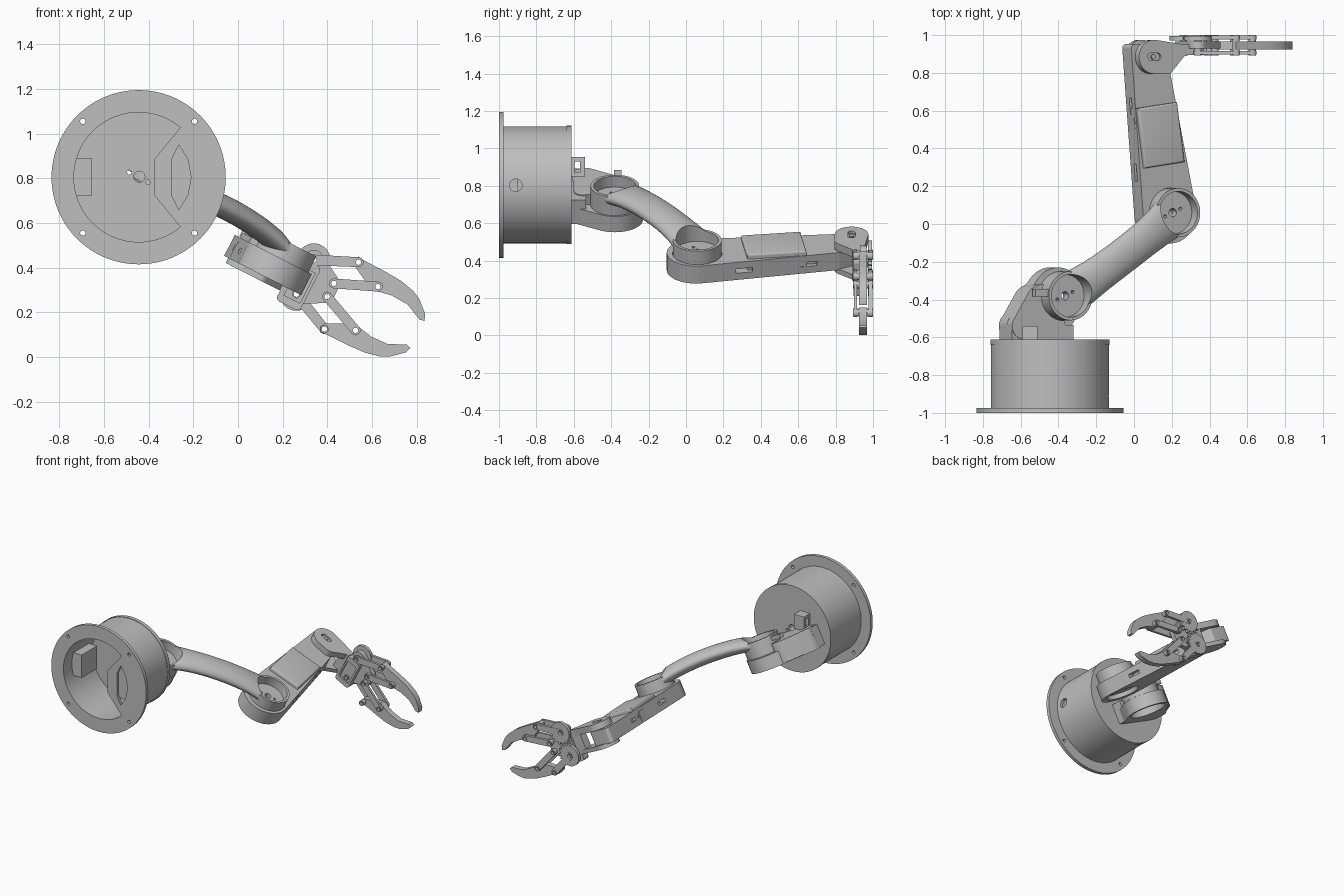
import bpy, bmesh, math
from mathutils import Matrix, Vector
from mathutils.geometry import convex_hull_2d

if "Cube" in bpy.data.objects:
    bpy.data.objects.remove(bpy.data.objects["Cube"])

grey = bpy.data.materials.new("plain_grey")
grey.use_nodes = True
COLOUR = (0.52, 0.52, 0.52, 1)
grey.diffuse_color = COLOUR
grey.node_tree.nodes["Principled BSDF"].inputs["Base Color"].default_value = COLOUR

# Frames: the arm swings in a tilted plane through the base axis
CENTRE = Vector((-0.445, 0, 0.805))
TILT = math.radians(27)
U = Vector((math.cos(TILT), 0, -math.sin(TILT)))
A = Vector((math.sin(TILT), 0, math.cos(TILT)))
X, Y, Z = Vector((1, 0, 0)), Vector((0, 1, 0)), Vector((0, 0, 1))


def frame(x, y, z, origin):
    return Matrix.Translation(origin) @ Matrix((x, y, z)).transposed().to_4x4()


ARM = frame(U, Y, A, CENTRE)
BASE = frame(X, Z, Y, CENTRE)
SIDE = frame(Y, Z, X, CENTRE)
GRIP = frame(U, A, Y, CENTRE + U * 0.995 - A * 0.06)
parts = []


def circle(x, y, r, n=40):
    return [(x + r * math.cos(2 * math.pi * i / n), y + r * math.sin(2 * math.pi * i / n)) for i in range(n)]


def rect(x0, x1, y0, y1):
    return [(x0, y0), (x1, y0), (x1, y1), (x0, y1)]


def hull(*discs):
    pts = [p for d in discs for p in circle(*d)]
    return [pts[i] for i in convex_hull_2d(pts)]


def finish(name, bm, fr):
    bm.transform(fr)
    bmesh.ops.recalc_face_normals(bm, faces=bm.faces)
    if bm.calc_volume(signed=True) < 0:
        bmesh.ops.reverse_faces(bm, faces=bm.faces)
    mesh = bpy.data.meshes.new(name)
    bm.to_mesh(mesh)
    bm.free()
    mesh.materials.append(grey)
    ob = bpy.data.objects.new(name, mesh)
    bpy.context.collection.objects.link(ob)
    parts.append(ob)
    return ob


def loft(name, fr, rings, bevel=0):
    # Skin a stack of equal-length outlines and cap both ends
    bm = bmesh.new()
    loops = [[bm.verts.new(p) for p in ring] for ring in rings]
    n = len(loops[0])
    for a, b in zip(loops, loops[1:]):
        for i in range(n):
            j = (i + 1) % n
            bm.faces.new((a[i], a[j], b[j], b[i]))
    bm.faces.new(loops[0][::-1])
    top = bm.faces.new(loops[-1])
    if bevel:
        bmesh.ops.bevel(bm, geom=list(top.edges), offset=bevel, segments=4, profile=0.5, affect='EDGES')
    return finish(name, bm, fr)


def prism(name, fr, outline, lo, hi, bevel=0):
    return loft(name, fr, [[(x, y, h) for x, y in outline] for h in (lo, hi)], bevel)


def lathe(name, fr, profile, steps=96):
    bm = bmesh.new()
    verts = [bm.verts.new((r, 0, h)) for r, h in profile]
    edges = [bm.edges.new(pair) for pair in zip(verts, verts[1:])]
    bmesh.ops.spin(bm, geom=verts + edges, cent=(0, 0, 0), axis=(0, 0, 1), angle=2 * math.pi, steps=steps)
    bmesh.ops.remove_doubles(bm, verts=bm.verts, dist=1e-5)
    return finish(name, bm, fr)


def combine(ob, operation, *others):
    for other in others:
        mod = ob.modifiers.new("combine", 'BOOLEAN')
        mod.operation, mod.solver, mod.object = operation, 'EXACT', other
        mesh = bpy.data.meshes.new_from_object(ob.evaluated_get(bpy.context.evaluated_depsgraph_get()))
        ob.modifiers.clear()
        ob.data = mesh
        parts.remove(other)
        bpy.data.objects.remove(other)


def cut(ob, fr, *shapes):
    combine(ob, 'DIFFERENCE', *[prism("cutter", fr, *s) for s in shapes])


# Base: flanged drum with a lid, hollow towards the front
base = lathe("base_drum", BASE, [(0, -0.66), (0.29, -0.66), (0.29, -1), (0.39, -1), (0.39, -0.975),
                                 (0.313, -0.975), (0.313, -0.64), (0.316, -0.64), (0.316, -0.612), (0, -0.612)])
cut(base, BASE, *[(circle(x, z, 0.012, 16), -1.1, -0.9) for x in (-0.25, 0.25) for z in (-0.25, 0.25)])
cut(base, SIDE, (circle(-0.91, -0.002, 0.033, 24), 0.2, 0.4))
cut(base, BASE, (circle(0.003, 0.002, 0.025, 24), -0.7, -0.55),
    (circle(-0.042, 0.022, 0.01, 12), -0.7, -0.55), (circle(0.042, -0.022, 0.01, 12), -0.7, -0.55))
arc = [(0.291 * math.cos(math.radians(t)), 0.291 * math.sin(math.radians(t))) for t in range(-50, 51, 5)]
cover = prism("base_cover", BASE, arc + [(0.07, 0.08), (0.07, -0.08)], -0.998, -0.975)
cut(cover, BASE, ([(0.18, -0.145), (0.22, -0.08), (0.235, 0), (0.22, 0.08), (0.18, 0.145),
                   (0.15, 0.085), (0.15, -0.085)], -1.1, -0.9))
prism("socket_box", BASE, rect(-0.295, -0.21, -0.085, 0.085), -0.9, -0.72)
lug = prism("lid_lug", BASE, rect(-0.145, -0.065, 0.045, 0.15), -0.62, -0.54)
cut(lug, SIDE, (rect(-0.597, -0.567, 0.065, 0.125), -0.3, 0.1))

# Shoulder bracket on the lid, bored from underneath
SHOULDER, ELBOW, WRIST = (0.1, -0.38), (0.74, 0.06), (0.612, 0.885)
bracket = prism("shoulder_bracket", ARM,
                hull((-0.15, -0.54, 0.07), (0.1, -0.55, 0.05), (0.085, -0.38, 0.15)), -0.165, -0.07)
foot = prism("bracket_foot", ARM, rect(-0.219, 0.149, -0.62, -0.535), -0.16, -0.015)
cut(bracket, ARM, (circle(0.085, -0.38, 0.125), -0.3, -0.085), (circle(*SHOULDER, 0.022, 20), -0.3, 0.1))
wall = prism("bracket_wall", ARM, hull((-0.15, -0.54, 0.069), (-0.04, -0.42, 0.1), (0.05, -0.55, 0.05)), -0.16, -0.01)
cut(wall, ARM, (circle(0.085, -0.38, 0.131, 48), -0.3, 0.1))

# Upper arm: two low cups joined by a waisted, rounded neck
upper = prism("upper_arm", ARM, circle(*SHOULDER, 0.13, 64), -0.068, 0.045)
elbow_cup = prism("elbow_cup", ARM, circle(*ELBOW, 0.13, 64), -0.068, 0.045)
start, end = Vector((*SHOULDER, 0)), Vector((*ELBOW, 0))
along = end - start
side = Vector((-along.y, along.x, 0)).normalized()
rings = []
for i in range(25):
    t = 0.04 + 0.92 * i / 24
    swell = math.sqrt(math.sin(math.pi * t))
    width = 0.096 + 0.03 * abs(2 * t - 1) ** 3
    top, bottom = 0.03 + 0.077 * swell, -0.065 + 0.067 * swell
    rings.append([start + along * t + side * x + Vector((0, 0, (top + bottom) / 2 + z * (top - bottom) / 2))
                  for x, z in [(width * a, b) for a, b in circle(0, 0, 1, 40)]])
neck = loft("neck", ARM, rings)
combine(upper, 'UNION', elbow_cup, neck)
for x, y in (SHOULDER, ELBOW):
    cut(upper, ARM, (circle(x, y, 0.113, 64), -0.02, 0.2), (circle(x, y, 0.022, 20), -0.2, 0.2),
        (circle(x - 0.045, y - 0.02, 0.009, 12), -0.05, 0.2), (circle(x + 0.045, y + 0.02, 0.009, 12), -0.05, 0.2))
prism("cable_hook", ARM, rect(-0.105, -0.02, -0.385, -0.345), 0.005, 0.035)

# Forearm with raised servo cover and side windows
forearm = prism("forearm", ARM, hull((0.73, 0.055, 0.158, 64), (0.525, 0.93, 0.024), (0.70, 0.81, 0.03),
                                     (0.64, 0.93, 0.024)), -0.14, -0.035, 0.012)
cut(forearm, ARM, (circle(*ELBOW, 0.132, 64), -0.07, 0.1), (circle(*ELBOW, 0.022, 20), -0.3, 0.1),
    (circle(*ELBOW, 0.115, 48), -0.3, -0.11))
LEAN = ARM @ Matrix.Translation((0.667, 0.47, 0)) @ Matrix.Rotation(math.radians(8), 4, 'Z')
for y in (-0.18, 0.17):
    cut(forearm, LEAN, (rect(0.095, 0.16, y - 0.045, y + 0.045), -0.1, -0.075),
        (rect(-0.16, -0.095, y - 0.045, y + 0.045), -0.1, -0.075))
prism("servo_cover", LEAN, rect(-0.118, 0.12, -0.16, 0.16), -0.1, -0.008, 0.012)
for s in (-1, 1):
    prism("side_window", LEAN, rect(*sorted((s * 0.09, s * 0.126)), -0.11, 0.11), -0.13, -0.055)

# Wrist: clevis plates around the forearm end
for name, lo, hi in (("wrist_plate_upper", -0.03, 0.015), ("wrist_plate_lower", -0.165, -0.135)):
    plate = prism(name, ARM, hull((*WRIST, 0.09), (0.69, 0.835, 0.04), (0.79, 0.925, 0.025)), lo, hi)
    if hi > 0:
        cut(plate, ARM, (hull((WRIST[0] - 0.02, WRIST[1], 0.02, 20), (WRIST[0] + 0.02, WRIST[1], 0.02, 20)), 0.0, 0.1))
        prism("wrist_screw", ARM, circle(*WRIST, 0.014, 20), -0.01, 0.01)
prism("wrist_web", ARM, rect(0.745, 0.81, 0.89, 0.95), -0.165, 0.015)

# Gripper: servo box, palm plate, then mirrored gears, links and fingers
servo = prism("gripper_servo", GRIP, hull((-0.18, -0.13, 0.02), (-0.1, -0.13, 0.02),
                                         (-0.18, 0.05, 0.02), (-0.1, 0.05, 0.02)), 0.895, 0.95)
cut(servo, GRIP, (rect(-0.175, -0.095, -0.115, 0.035), 0.8, 0.905))
palm = prism("palm_plate", GRIP, hull((-0.128, 0.086, 0.045), (-0.128, -0.086, 0.045),
                                      (0, 0.033, 0.028), (0, -0.033, 0.028)), 0.93, 0.965)
FINGER = [(0.043, 0.19), (0.079, 0.186), (0.18, 0.185), (0.263, 0.18), (0.33, 0.165), (0.372, 0.145),
          (0.427, 0.096), (0.437, 0.068), (0.415, 0.063), (0.337, 0.099), (0.256, 0.103),
          (0.205, 0.093), (0.165, 0.084), (0.044, 0.146), (0.033, 0.168)]


def bore(ob, *pins):
    cut(ob, GRIP, *[(circle(*pin, 0.012, 16), 0.8, 1.1) for pin in pins])


for s, label in ((1, "upper"), (-1, "lower")):
    gear_pin, knuckle = (-0.128, s * 0.086), (0.055, s * 0.168)
    palm_pin, joint = (0, s * 0.033), (0.182, s * 0.11)
    teeth = []
    for i in range(64):
        t = 2 * math.pi * i / 64 + (0.1 if s > 0 else 0.3)
        r = 0.09 if i % 4 < 2 and math.sin(t) * s < 0 and math.cos(t) > -0.6 else 0.074
        teeth.append((gear_pin[0] + r * math.cos(t), gear_pin[1] + r * math.sin(t)))
    bore(prism(label + "_gear", GRIP, teeth, 0.972, 0.995), gear_pin)
    bore(prism(label + "_finger", GRIP, [(x, y * s) for x, y in FINGER], 0.925, 0.967), knuckle, joint)
    for lo, hi in ((0.898, 0.915), (0.977, 0.997)):
        if hi > 0.95 or s > 0:
            bore(prism(label + "_drive_link", GRIP, hull((*gear_pin, 0.024), (*knuckle, 0.022)), lo, hi),
                 gear_pin, knuckle)
        bore(prism(label + "_guide_link", GRIP, hull((*palm_pin, 0.022), (*joint, 0.022)), lo, hi), palm_pin, joint)
    bore(palm, gear_pin, palm_pin)
    for pin in (gear_pin, knuckle, palm_pin, joint):
        at = GRIP @ Matrix.Translation((*pin, 0))
        lathe(label + "_pin", at, [(0.012, 0.893), (0.019, 0.893), (0.019, 1), (0.012, 1), (0.012, 0.893)], 24)
bore(servo, (-0.128, -0.086))

# Smooth the round surfaces, keep sharp edges
bpy.ops.object.select_all(action='DESELECT')
for ob in parts:
    ob.select_set(True)
bpy.context.view_layer.objects.active = parts[0]
bpy.ops.object.shade_smooth_by_angle(angle=math.radians(30))
